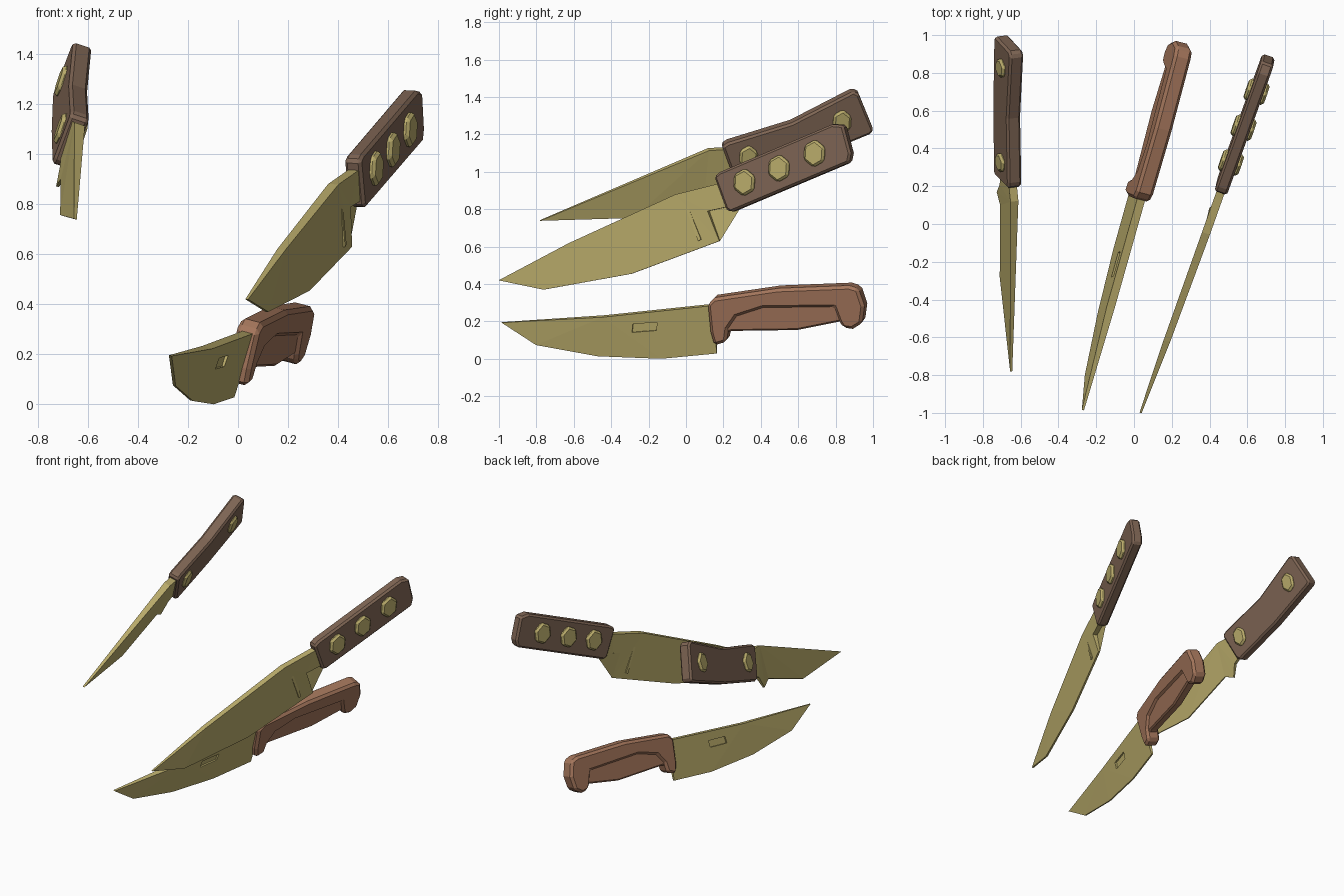
import bpy, bmesh, math
from mathutils import Vector

cube = bpy.data.objects.get("Cube")
if cube:
    bpy.data.objects.remove(cube)


def material(name, colour):
    m = bpy.data.materials.new(name)
    m.use_nodes = True
    m.diffuse_color = (*colour, 1)
    bsdf = next(n for n in m.node_tree.nodes if n.type == 'BSDF_PRINCIPLED')
    bsdf.inputs["Base Color"].default_value = (*colour, 1)
    return m


BRASS = material("brass metal", (.50, .42, .15))
DARK = material("dark brown wood", (.21, .13, .088))
WARM = material("warm brown wood", (.37, .18, .105))


class Knife:
    """A leaning plane x = a + b*y + c*z in which side profiles are extruded."""

    def __init__(self, name, a, b, c):
        self.name, self.a, self.b, self.c = name, a, b, c
        self.normal = Vector((1, -b, -c)).normalized()

    def point(self, y, z, offset):
        return Vector((self.a + self.b * y + self.c * z, y, z)) + self.normal * offset

    def slab(self, part, profile, half, mat, bevel=0, middle=0):
        """Extrude a (y, z[, half thickness]) profile to both sides of the plane."""
        bm = bmesh.new()
        rings = []
        for side in (-1, 1):
            rings.append([bm.verts.new(self.point(
                p[0], p[1], middle + side * (p[2] if len(p) > 2 else half)))
                for p in profile])
        n = len(profile)
        for i in range(n):
            j = (i + 1) % n
            bm.faces.new((rings[0][i], rings[0][j], rings[1][j], rings[1][i]))
        caps = [bm.faces.new(r) for r in rings]
        if any(len(p) > 2 for p in profile):
            bmesh.ops.triangulate(bm, faces=caps)
        bmesh.ops.recalc_face_normals(bm, faces=bm.faces)
        mesh = bpy.data.meshes.new(part)
        bm.to_mesh(mesh)
        bm.free()
        ob = bpy.data.objects.new(self.name + "_" + part, mesh)
        mesh.materials.append(mat)
        bpy.context.collection.objects.link(ob)
        if bevel:
            mod = ob.modifiers.new("chamfer", 'BEVEL')
            mod.width, mod.segments, mod.angle_limit = bevel, 1, math.radians(40)
        return ob

    def rivet(self, y, z, radius, half):
        ring = [(y + radius * .92 * math.cos(k * math.pi / 3 + .45),
                 z + radius * 1.1 * math.sin(k * math.pi / 3 + .45)) for k in range(6)]
        self.slab("rivet", ring, half, BRASS, bevel=.012)


EDGE = .006   # half thickness along the cutting edge
SPINE = .022  # half thickness along the back

# Narrow pointed knife
utility = Knife("utility_knife", -.988, -.12, .33)
utility.slab("blade", [
    (-.78, .74, EDGE), (-.28, .755, EDGE), (.1, .9, EDGE), (.17, .87, EDGE),
    (.21, .95, .012), (.3, 1.0, .015), (.3, 1.13, SPINE), (.12, 1.12, SPINE)], 0, BRASS)
utility.slab("handle", [
    (.19, 1.145), (.22, 1.165), (.56, 1.27), (.89, 1.44), (.92, 1.425), (1.0, 1.23),
    (.98, 1.21), (.64, 1.07), (.28, .95), (.255, .97)], .039, DARK, bevel=.012)
for y, z in ((.33, 1.09), (.83, 1.28)):
    utility.rivet(y, z, .06, .055)

# Broad knife with a stepped heel
chef = Knife("chef_knife", .363, .345, .04)
chef.slab("blade", [
    (-1.0, .42, EDGE), (-.76, .37, EDGE), (-.29, .455, EDGE), (.18, .63, EDGE),
    (.12, .79, .016), (.3, .83, .018), (.3, .97, SPINE), (.17, .935, SPINE),
    (-.05, .88, SPINE), (-.62, .62, .018)], 0, BRASS)
chef.slab("handle", [
    (.16, .975), (.19, 1.0), (.79, 1.255), (.85, 1.25), (.89, 1.1), (.88, 1.05),
    (.25, .785), (.225, .8)], .035, DARK, bevel=.012)
for y, z in ((.325, .945), (.51, 1.02), (.70, 1.10)):
    chef.rivet(y, z, .068, .056)
chef.slab("blade_crease", [(-.01, .84), (.07, .63), (.085, .64), (.01, .83)], .017, BRASS)

# Curved knife with a moulded grip
boning = Knife("curved_knife", -.07, .255, .26)
blade = boning.slab("blade", [
    (-.985, .195, EDGE), (-.8, .075, EDGE), (-.47, .015, EDGE), (-.13, .002, EDGE),
    (.165, .03, EDGE), (.16, .15, .014), (.16, .29, SPINE), (.13, .288, SPINE),
    (-.44, .228, SPINE)], 0, BRASS)

# Shallow slot pressed into each face of the blade
slot = [(-.285, .145), (-.155, .155), (-.15, .2), (-.28, .19)]
for side in (-1, 1):
    cutter = boning.slab("slot_cutter", slot, .02, BRASS, middle=side * .026)
    cutter.hide_render = True
    mod = blade.modifiers.new("slot", 'BOOLEAN')
    mod.operation, mod.object, mod.solver = 'DIFFERENCE', cutter, 'EXACT'
    bpy.context.view_layer.update()
    cut = bpy.data.meshes.new_from_object(
        blade.evaluated_get(bpy.context.evaluated_depsgraph_get()))
    blade.modifiers.clear()
    blade.data = cut
    bpy.data.objects.remove(cutter)

# Thin grip core, then the thicker back, pommel and finger guard around the recess
top = [(.125, .3), (.16, .335), (.5, .385), (.88, .4), (.93, .385), (.962, .29),
       (.95, .2), (.9, .168), (.85, .175)]
boning.slab("grip_core", [(.15, .3), (.5, .37), (.88, .37), (.9, .22), (.8, .2),
                          (.6, .16), (.25, .155), (.15, .12)], .033, WARM, bevel=.01)
boning.slab("handle", top + [
    (.83, .205), (.8, .285), (.42, .28), (.28, .235), (.235, .17), (.225, .1), (.16, .08),
    (.14, .15)], .047, WARM, bevel=.016)
